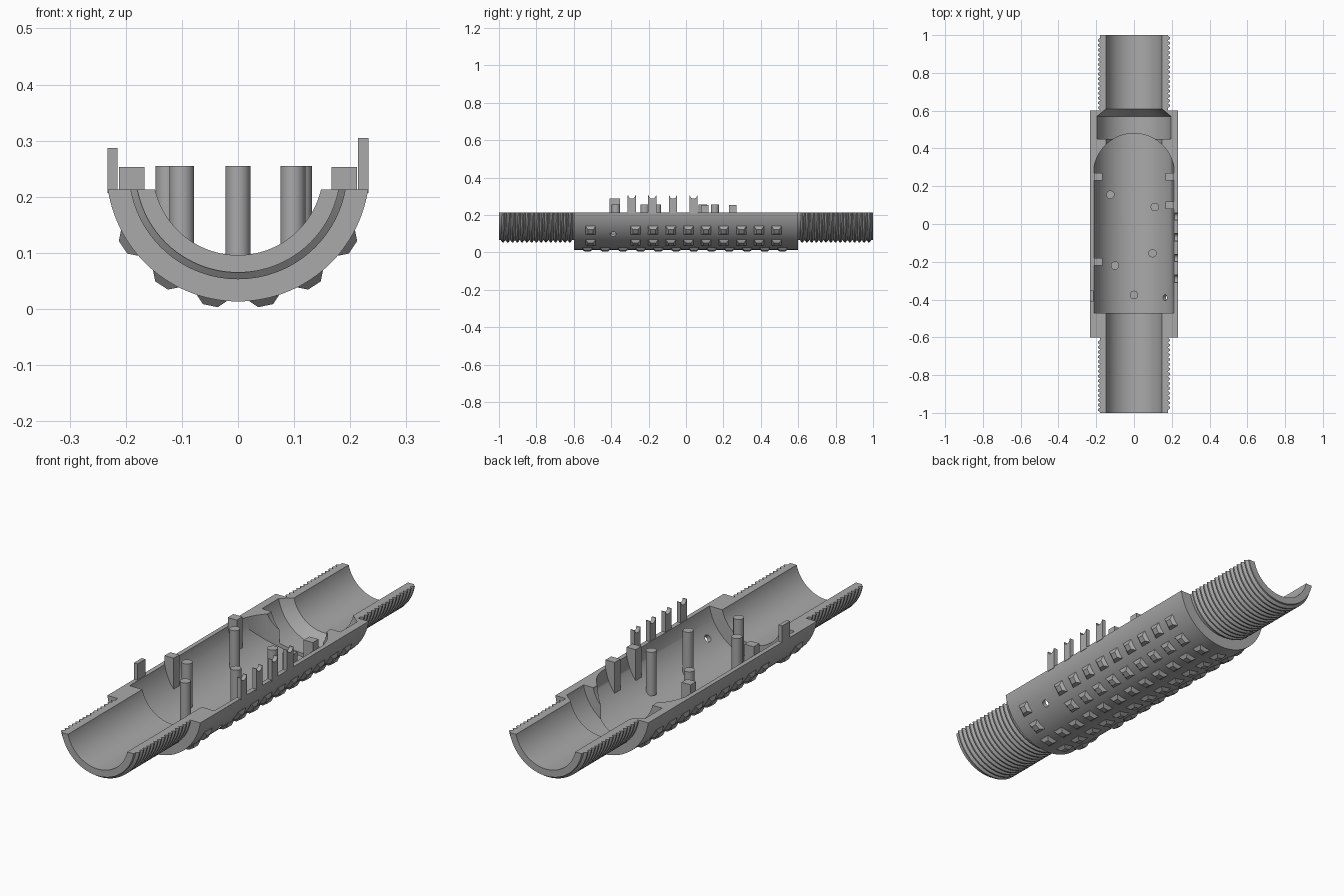
import bpy, bmesh, math
from mathutils import Matrix, Vector

if "Cube" in bpy.data.objects:
    bpy.data.objects.remove(bpy.data.objects["Cube"])

AXIS = 0.248      # height of the tube axis
CUT = 0.213       # height of the open rim
OUTER, CAVITY, POCKET, BORE = 0.2345, 0.2145, 0.199, 0.152
ROOT, CREST = 0.183, 0.195

gray = bpy.data.materials.new("plain gray")
gray.use_nodes = True
color = (0.4, 0.4, 0.4, 1)
gray.diffuse_color = color
gray.node_tree.nodes["Principled BSDF"].inputs["Base Color"].default_value = color


def finish(name, bm, smooth=True):
    bmesh.ops.recalc_face_normals(bm, faces=bm.faces)
    mesh = bpy.data.meshes.new(name)
    bm.to_mesh(mesh)
    bm.free()
    mesh.materials.append(gray)
    obj = bpy.data.objects.new(name, mesh)
    bpy.context.collection.objects.link(obj)
    if smooth:
        shade(obj)
    return obj


def activate(obj):
    bpy.ops.object.select_all(action="DESELECT")
    obj.select_set(True)
    bpy.context.view_layer.objects.active = obj


def shade(obj):
    activate(obj)
    bpy.ops.object.shade_smooth_by_angle(angle=math.radians(30))


def loft(bm, rings):
    """Solid through a list of closed vertex rings."""
    loops = [[bm.verts.new(p) for p in ring] for ring in rings]
    n = len(loops[0])
    for a, b in zip(loops, loops[1:]):
        for i in range(n):
            j = (i + 1) % n
            bm.faces.new((a[i], a[j], b[j], b[i]))
    bm.faces.new(loops[0])
    bm.faces.new(loops[-1])


def half_lathe(bm, profile, steps=64, top=0.0):
    """Lower half of a turned solid; profile holds (y, radius, helix lead)."""
    rings = []
    for y, r, lead in profile:
        ring = []
        for i in range(steps + 1):
            a = math.pi * (i / steps - 0.5)
            ring.append((r * math.sin(a), y + lead * a / math.tau, AXIS - r * math.cos(a)))
        if top:
            ring += [(r, y, AXIS + top), (-r, y, AXIS + top)]
        rings.append(ring)
    loft(bm, rings)


def cut(obj, cutter):
    mod = obj.modifiers.new("cut", "BOOLEAN")
    mod.operation, mod.solver, mod.object = "DIFFERENCE", "EXACT", cutter
    activate(obj)
    bpy.ops.object.modifier_apply(modifier=mod.name)
    bpy.data.objects.remove(cutter)


def box(bm, lo, hi):
    rings = [[(x, y, z) for x, y in ((lo[0], lo[1]), (hi[0], lo[1]), (hi[0], hi[1]), (lo[0], hi[1]))]
             for z in (lo[2], hi[2])]
    loft(bm, rings)


# Outer shell with a helical thread at each end
teeth, pitch = 15, 0.0255
thread = []
for i in range(teeth):
    y = 0.609 + i * pitch
    for part, r in ((0, ROOT), (0.35, CREST), (0.6, CREST), (0.95, ROOT)):
        thread.append((y + part * pitch, r, pitch))
back = [(0.6, OUTER, 0), (0.6, ROOT, 0)] + thread + [(1, ROOT, 0)]
front = [(-y, r, lead) for y, r, lead in reversed(back)]
bm = bmesh.new()
half_lathe(bm, front + back)
shell = finish("threaded_half_shell", bm, False)

# Bore, rear pocket with its cone, and front cavity with a round end
bm = bmesh.new()
half_lathe(bm, [(-1.1, BORE, 0), (0.45, BORE, 0), (0.45, POCKET, 0), (0.57, POCKET, 0),
                (0.61, BORE, 0), (1.1, BORE, 0)], top=0.1)
cut(shell, finish("bore_cutter", bm, False))

bm = bmesh.new()
sections = []
for i in range(1, 64):
    a = math.pi * (i / 64 - 0.5)
    x, z = CAVITY * math.sin(a), AXIS - CAVITY * math.cos(a)
    end = 0.265 + CAVITY * math.cos(a)
    sections.append([(x, -0.47, z), (x, end, z), (x, end, AXIS + 0.1), (x, -0.47, AXIS + 0.1)])
loft(bm, sections)
cut(shell, finish("cavity_cutter", bm, False))

# Open rim and the small side hole
bm = bmesh.new()
box(bm, (-0.5, -1.2, CUT), (0.5, 1.2, 0.6))
cut(shell, finish("rim_cutter", bm, False))

bm = bmesh.new()
turn = Matrix.Rotation(math.radians(-50), 4, "Y")
bmesh.ops.create_cone(bm, cap_ends=True, segments=24, radius1=0.016, radius2=0.016, depth=0.1,
                      matrix=Matrix.Translation((0, -0.39, AXIS)) @ turn
                      @ Matrix.Translation((0, 0, -0.225)))
cut(shell, finish("hole_cutter", bm, False))
shade(shell)

# Grip knobs: tapered studs in six rows, the lowest rows staggered
staggered = [-0.527 + 0.0948 * i for i in range(12)]
upper = [-0.51] + [-0.27 + 0.0943 * i for i in range(9)]
bm = bmesh.new()
for angle, places in ((11.5, staggered), (33.5, upper), (56, upper)):
    for side in (-1, 1):
        rot = Matrix.Rotation(math.radians(-angle * side), 4, "Y")
        for y in places:
            rings = []
            for r, half in ((0.228, 0.027), (0.2335, 0.027), (0.247, 0.0135)):
                rings.append([Matrix.Translation((0, y, AXIS)) @ rot @ Vector((sx * half, sy * half, -r))
                              for sx, sy in ((-1, -1), (1, -1), (1, 1), (-1, 1))])
            loft(bm, rings)
finish("grip_knobs", bm, False)

# Round posts standing on the cavity floor
bm = bmesh.new()
for x, y in ((-0.125, 0.155), (0.11, 0.09), (-0.1, -0.22), (0.098, -0.155), (0, -0.375)):
    low = AXIS - math.sqrt((CAVITY + 0.004) ** 2 - x * x)
    bmesh.ops.create_cone(bm, cap_ends=True, segments=32, radius1=0.022, radius2=0.022,
                          depth=0.255 - low, matrix=Matrix.Translation((x, y, (0.255 + low) / 2)))
finish("round_posts", bm)

# Locating blocks that follow the cavity wall downward
bm = bmesh.new()
r = CAVITY + 0.006
inner = 0.167
start = math.asin(inner / r)
arc = [start + (math.radians(77) - start) * i / 8 for i in range(9)]
outline = [(inner, 0.253)] + [(r * math.sin(a), AXIS - r * math.cos(a)) for a in arc]
outline += [(0.212, CUT), (0.212, 0.253)]
for side, y in ((-1, 0.25), (-1, -0.2), (1, 0.25), (1, 0.1)):
    loft(bm, [[(side * x, y + d, z) for x, z in outline] for d in (-0.02, 0.02)])
finish("locating_blocks", bm)

# Rim clips with a scooped top
bm = bmesh.new()
scoop = [math.pi * i / 10 for i in range(11)]
for y in (-0.29, -0.18, -0.07, 0.04):
    side_view = [(y - 0.022, 0.207), (y + 0.022, 0.207), (y + 0.022, 0.305)]
    side_view += [(y + 0.019 * math.cos(a), 0.305 - 0.018 * math.sin(a)) for a in scoop]
    side_view += [(y - 0.022, 0.305)]
    loft(bm, [[(x, py, pz) for py, pz in side_view] for x in (0.214, 0.233)])
finish("scooped_clips", bm)

# Plain tab on the opposite rim
bm = bmesh.new()
box(bm, (-0.233, -0.41, 0.207), (-0.215, -0.353, 0.287))
finish("rim_tab", bm, False)
